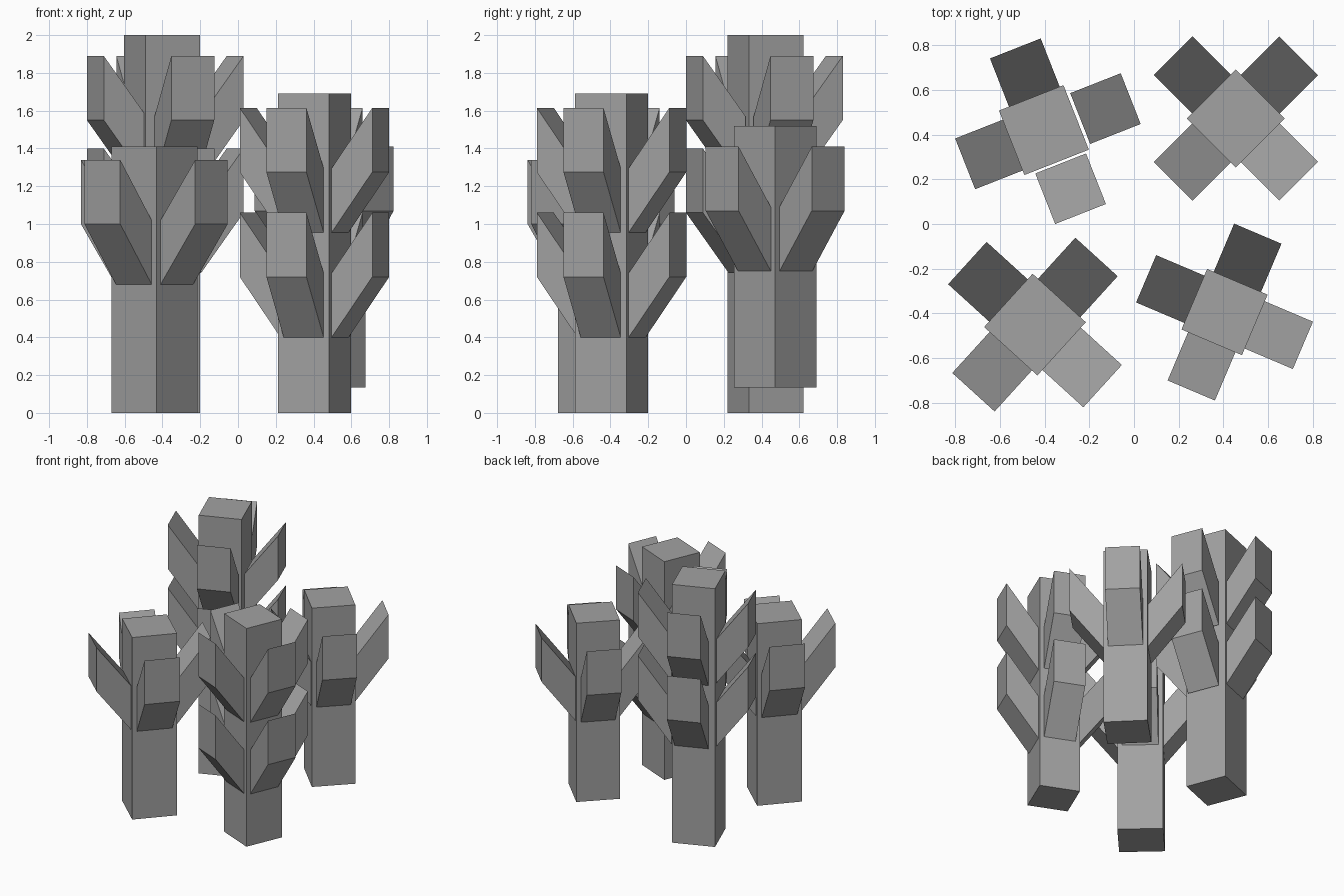
import bpy
import bmesh
import math
from mathutils import Matrix, Vector

cube = bpy.data.objects.get("Cube")
if cube:
    bpy.data.objects.remove(cube, do_unlink=True)

grey = bpy.data.materials.new("stone_grey")
grey.use_nodes = True
COLOUR = (0.36, 0.36, 0.36, 1)
grey.diffuse_color = COLOUR
grey.node_tree.nodes["Principled BSDF"].inputs["Base Color"].default_value = COLOUR

ARM_HEIGHT = 0.34
ARM_RISE = 0.32


def add_block(name, size, matrix):
    """Unit cube scaled to size, then placed by matrix (which may shear it)."""
    bm = bmesh.new()
    bmesh.ops.create_cube(bm, size=1, matrix=matrix @ Matrix.Diagonal((*size, 1)))
    mesh = bpy.data.meshes.new(name)
    bm.to_mesh(mesh)
    bm.free()
    mesh.materials.append(grey)
    obj = bpy.data.objects.new(name, mesh)
    bpy.context.collection.objects.link(obj)
    return obj


def add_tree(name, centre, arm_centre, turn, half, arm_half, reach, bottom, top, tiers):
    # square trunk
    spin = Matrix.Rotation(math.radians(turn), 4, "Z")
    place = Matrix.Translation((*centre, (bottom + top) / 2)) @ spin
    add_block(name + "_trunk", (2 * half, 2 * half, top - bottom), place)

    # four upward-slanting arms on each tier
    length = reach - half
    shear = Matrix.Identity(4)
    shear[2][0] = ARM_RISE / length
    for t, base in enumerate(tiers):
        mid = Vector((half + length / 2, 0, base + (ARM_RISE + ARM_HEIGHT) / 2))
        for i in range(4):
            around = Matrix.Rotation(math.radians(turn + 90 * i), 4, "Z")
            place = Matrix.Translation((*arm_centre, 0)) @ around @ Matrix.Translation(mid) @ shear
            add_block(f"{name}_tier{t + 1}_arm{i + 1}", (length, 2 * arm_half, ARM_HEIGHT), place)


add_tree("front_left_tree", (0.405, -0.394), (0.405, -0.394), -23,
         0.147, 0.115, 0.381, 0, 1.69, (0.40, 0.955))
add_tree("front_right_tree", (-0.443, -0.45), (-0.443, -0.45), -42.3,
         0.161, 0.128, 0.409, 0, 1.41, (0.68,))
add_tree("back_right_tree", (-0.403, 0.42), (-0.385, 0.415), 21.5,
         0.155, 0.122, 0.398, 0, 2.0, (0.74, 1.23))
add_tree("back_left_tree", (0.456, 0.472), (0.456, 0.472), 45,
         0.155, 0.123, 0.397, 0.135, 1.52, (0.75,))
